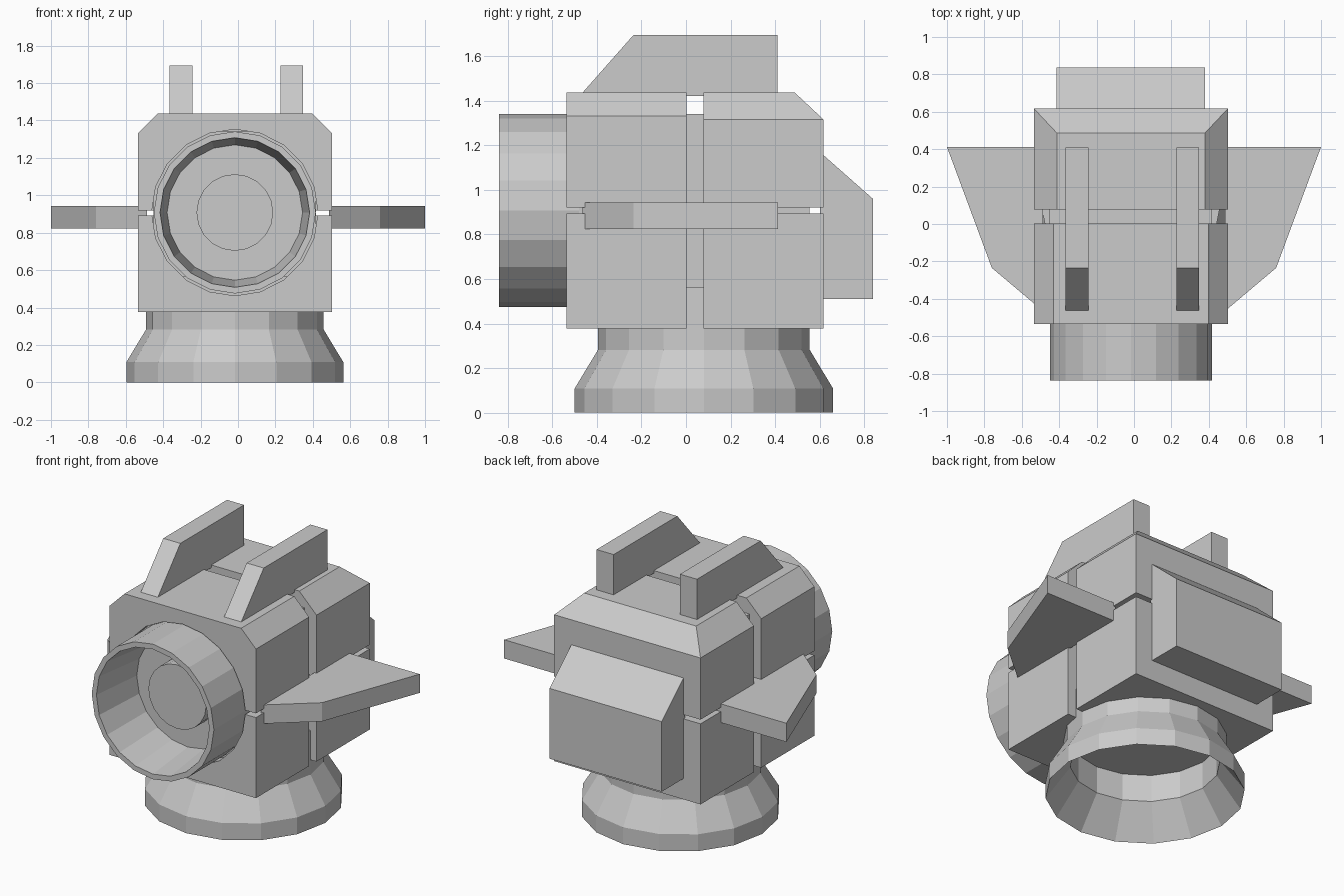
import bpy, bmesh
from math import cos, sin, pi

if "Cube" in bpy.data.objects:
    bpy.data.objects.remove(bpy.data.objects["Cube"])

CX = -0.017  # centre line of body, base and lens


def finish(name, bm):
    bmesh.ops.remove_doubles(bm, verts=bm.verts, dist=1e-5)
    bmesh.ops.recalc_face_normals(bm, faces=bm.faces)
    me = bpy.data.meshes.new(name)
    bm.to_mesh(me)
    bm.free()
    ob = bpy.data.objects.new(name, me)
    bpy.context.collection.objects.link(ob)
    return ob


def loft(name, loops):
    """Skin equal-length point loops into one capped mesh."""
    bm = bmesh.new()
    rings = [[bm.verts.new(p) for p in loop] for loop in loops]
    for a, b in zip(rings, rings[1:]):
        for i in range(len(a)):
            j = (i + 1) % len(a)
            bm.faces.new((a[i], a[j], b[j], b[i]))
    bm.faces.new(rings[0])
    bm.faces.new(rings[-1])
    return finish(name, bm)


def block(name, layers):
    """Stack of rectangles (x0, x1, y0, y1, z)."""
    return loft(name, [[(x0, y0, z), (x1, y0, z), (x1, y1, z), (x0, y1, z)]
                       for x0, x1, y0, y1, z in layers])


def side_prism(name, profile, x0, x1):
    """Extrude a (y, z) profile along x."""
    return loft(name, [[(x, y, z) for y, z in profile] for x in (x0, x1)])


def circle(r, n):
    return [(r * cos(2 * pi * i / n), r * sin(2 * pi * i / n)) for i in range(n)]


def lens_lathe(name, profile):
    """20-sided turned part about the lens axis, from (radius, y) pairs."""
    return loft(name, [[(CX + x, y, 0.908 + z) for x, z in circle(r, 20)]
                       for r, y in profile])


# Body: four blocks with narrow gaps between them
L, R = -0.535, 0.502
FRONT, BACK = (-0.535, 0.003), (0.078, 0.617)
front_blocks = [
    block("lower_front_block", [(L, R, *FRONT, 0.377), (L, R, *FRONT, 0.893)]),
    block("upper_front_block", [(L, R, *FRONT, 0.92), (L, R, *FRONT, 1.332),
                                (L + 0.105, R - 0.105, *FRONT, 1.437)])]
block("lower_back_block", [(L, R, *BACK, 0.377), (L, R, *BACK, 0.893)])
block("upper_back_block", [(L, R, *BACK, 0.92), (L, R, *BACK, 1.315),
                           (L + 0.122, R - 0.122, BACK[0], BACK[1] - 0.13, 1.437)])

# Round lens opening in the front blocks
cutter = lens_lathe("lens_hole_cutter", [(0.445, -0.7), (0.445, -0.46)])
cutter.hide_render = True
cutter.hide_viewport = True
for ob in front_blocks:
    mod = ob.modifiers.new("lens_hole", 'BOOLEAN')
    mod.operation = 'DIFFERENCE'
    mod.solver = 'EXACT'
    mod.object = cutter

# Inner core seen through the gaps; its front is the floor of the lens
block("inner_core", [(CX - 0.435, CX + 0.435, -0.48, 0.555, z) for z in (0.565, 1.34)])

# Flared 16-sided base: neck, flare, foot, then the hollow underside
BASE = [(0.475, 0.565), (0.475, 0.282), (0.58, 0.108), (0.58, 0),
        (0.436, 0.2), (0.436, 0.374)]
loft("base", [[(CX + x, 0.08 + y, z) for x, y in circle(r, 16)] for r, z in BASE])

# Lens tube with a tapered recess, and the disc inside it
lens_lathe("lens_tube", [(0.433, -0.47), (0.433, -0.838), (0.40, -0.838), (0.362, -0.484)])
lens_lathe("lens_disc", [(0.205, -0.47), (0.205, -0.59)])

# Backpack box with sloping top
side_prism("back_box", [(0.60, 0.51), (0.838, 0.51), (0.838, 0.96),
                        (0.617, 1.155), (0.60, 1.155)], -0.414, 0.38)

# Pair of top fins
FIN = [(-0.478, 1.42), (-0.235, 1.695), (0.41, 1.695), (0.41, 1.42)]
for name, x in (("left_fin", -0.365), ("right_fin", 0.226)):
    side_prism(name, FIN, x, x + 0.121)

# Mirrored side wings
WING = [(0.487, -0.465), (0.76, -0.235), (1.0, 0.412), (0.487, 0.412)]
for name, s in (("left_wing", -1), ("right_wing", 1)):
    loft(name, [[(s * x, y, z) for x, y in WING] for z in (0.823, 0.943)])
